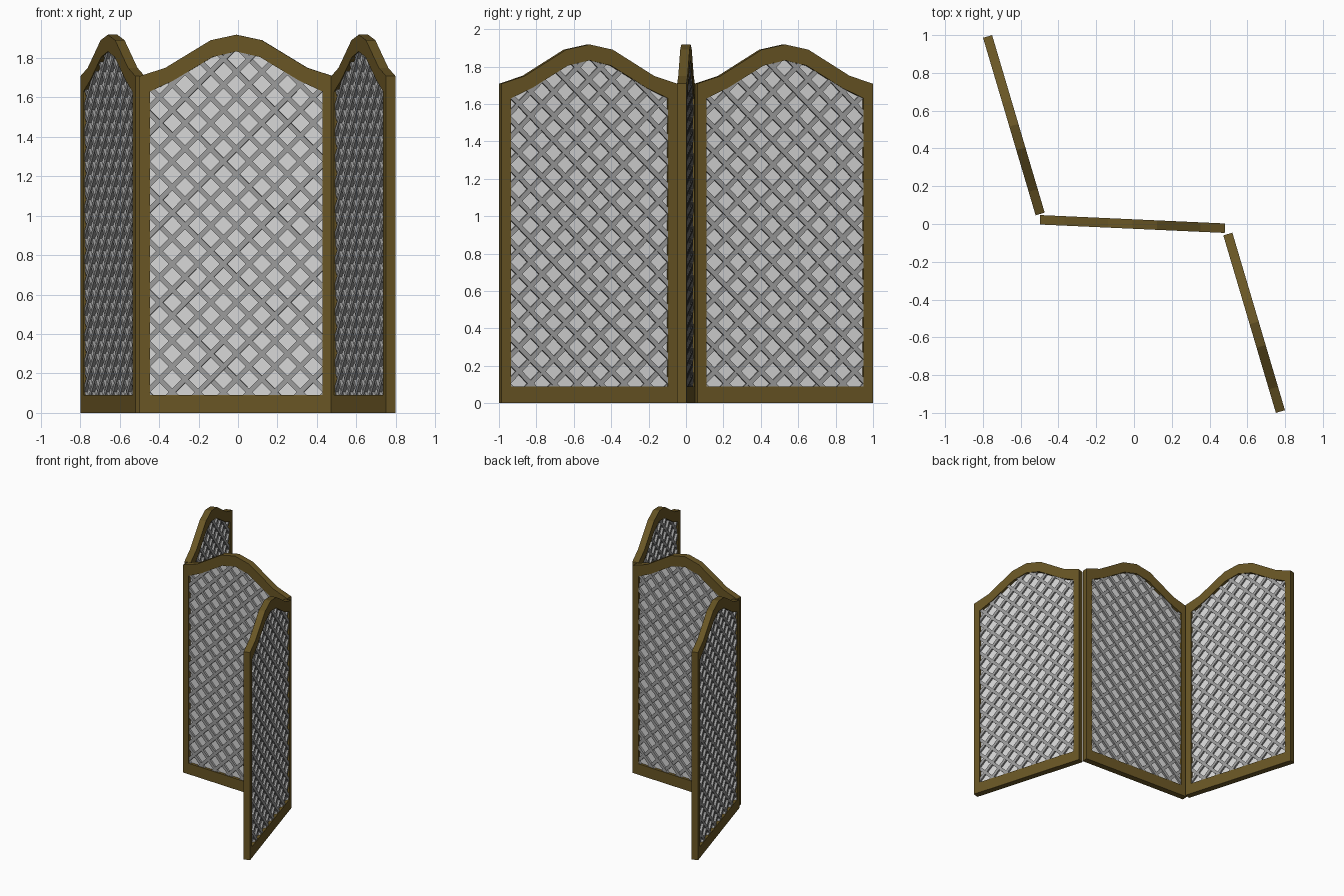
import bpy
import bmesh
import math
from mathutils import Matrix, Vector

cube = bpy.data.objects.get("Cube")
if cube:
    bpy.data.objects.remove(cube, do_unlink=True)


def make_material(name, rgb):
    mat = bpy.data.materials.new(name)
    mat.use_nodes = True
    mat.diffuse_color = (*rgb, 1)
    mat.node_tree.nodes["Principled BSDF"].inputs["Base Color"].default_value = (*rgb, 1)
    return mat


wood = make_material("dark olive wood", (0.14, 0.092, 0.018))
cloth = make_material("pale grey cloth", (0.68, 0.68, 0.68))
slat_grey = make_material("mid grey slats", (0.33, 0.33, 0.33))

# Panel profile: right half of the outer and inner edges, bottom to crown
OUTER = [(0.49, 0), (0.49, 1.708), (0.36, 1.75), (0.13, 1.89)]
INNER = [(0.438, 0.09), (0.438, 1.63), (0.32, 1.685), (0.12, 1.805)]
OUTER_CROWN, INNER_CROWN = (0, 1.918), (0, 1.833)
FRAME_HALF = 0.025
SHEET_HALF = 0.003


def closed_loop(half, crown):
    return half + [crown] + [(-x, z) for x, z in reversed(half)]


def finish(bm, name, mat):
    bmesh.ops.recalc_face_normals(bm, faces=bm.faces)
    mesh = bpy.data.meshes.new(name)
    bm.to_mesh(mesh)
    bm.free()
    mesh.materials.append(mat)
    return mesh


def build_frame():
    bm = bmesh.new()
    rings = []
    for pts, y in ((OUTER, -1), (OUTER, 1), (INNER, 1), (INNER, -1)):
        crown = OUTER_CROWN if pts is OUTER else INNER_CROWN
        rings.append([bm.verts.new((x, y * FRAME_HALF, z))
                      for x, z in closed_loop(pts, crown)])
    count = len(rings[0])
    for a, b in zip(rings, rings[1:] + rings[:1]):
        for i in range(count):
            j = (i + 1) % count
            bm.faces.new((a[i], a[j], b[j], b[i]))
    return finish(bm, "frame", wood)


def build_sheet():
    bm = bmesh.new()
    loop = closed_loop(INNER, INNER_CROWN)
    face = bm.faces.new([bm.verts.new((x, -SHEET_HALF, z)) for x, z in loop])
    ext = bmesh.ops.extrude_face_region(bm, geom=[face], use_keep_orig=True)
    verts = [g for g in ext["geom"] if isinstance(g, bmesh.types.BMVert)]
    bmesh.ops.translate(bm, verts=verts, vec=(0, 2 * SHEET_HALF, 0))
    return finish(bm, "sheet", cloth)


def inside(x, z):
    """True within the opening, grown a little so slats tuck into the frame."""
    x = abs(x)
    if x > 0.455 or z < 0.065:
        return False
    pts = [(0.46, INNER[1][1])] + INNER[2:] + [INNER_CROWN]
    for (xa, za), (xb, zb) in zip(pts, pts[1:]):
        if xb <= x <= xa:
            return z < za + (zb - za) * (xa - x) / (xa - xb) + 0.025
    return False


def build_lattice(pitch=0.13, width=0.025):
    bm = bmesh.new()
    step = 0.004
    for side, depth in ((1, 0.040), (-1, 0.035)):
        for k in range(-5, 20):
            # Follow each diagonal and keep the stretch inside the opening
            base = k * pitch + 0.04
            hits = [i * step for i in range(-125, 126)
                    if inside(i * step, base + side * i * step)]
            if len(hits) < 5:
                continue
            mid = (hits[0] + hits[-1]) / 2
            length = (hits[-1] - hits[0]) * math.sqrt(2)
            matrix = (Matrix.Translation(Vector((mid, 0, base + side * mid)))
                      @ Matrix.Rotation(-side * math.pi / 4, 4, "Y")
                      @ Matrix.Diagonal((length, depth, width, 1)))
            bmesh.ops.create_cube(bm, size=1, matrix=matrix)
    return finish(bm, "lattice", slat_grey)


# Three matching panels, folded in a zigzag
parts = {"frame": build_frame(), "sheet": build_sheet(), "lattice": build_lattice()}
panels = {
    "right_panel": (-0.636, 0.523, -73.5),
    "centre_panel": (-0.008, 0, -2.6),
    "left_panel": (0.636, -0.523, -73.5),
}
for panel, (x, y, angle) in panels.items():
    for part, mesh in parts.items():
        obj = bpy.data.objects.new(f"{panel}_{part}", mesh)
        obj.location = (x, y, 0)
        obj.rotation_euler.z = math.radians(angle)
        bpy.context.collection.objects.link(obj)
